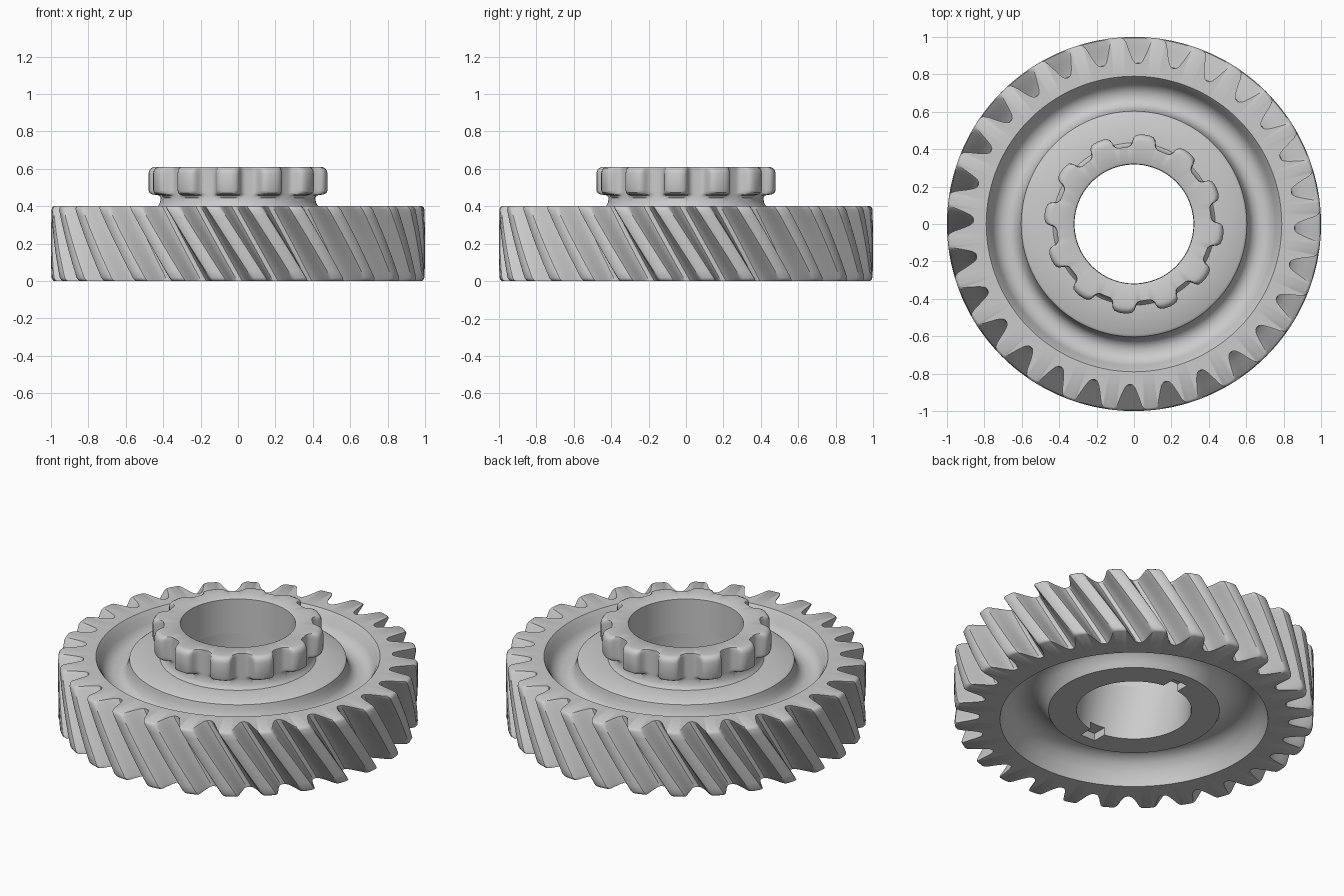
import bpy, bmesh
from math import pi, sin, cos, radians

if "Cube" in bpy.data.objects:
    bpy.data.objects.remove(bpy.data.objects["Cube"])


def tooth_outline(half, count):
    """Mirror a half tooth (pitch fraction, radius) and repeat it round a circle."""
    full = [(-f, r) for f, r in half] + [(f, r) for f, r in reversed(half)][1:-1]
    return [((i + f) * 2 * pi / count, r) for i in range(count) for f, r in full]


def build(name, outline, root, rings, phase, twist, closed):
    """rings: (z, tooth height factor, None) for toothed or (z, 0, radius) for round."""
    bm = bmesh.new()
    loops = []
    for z, k, rad in rings:
        loop = []
        for a, r in outline:
            ang = a + phase + twist * z
            rr = rad if rad is not None else root + (r - root) * k
            loop.append(bm.verts.new((rr * cos(ang), rr * sin(ang), z)))
        loops.append(loop)
    n = len(outline)
    pairs = list(zip(loops, loops[1:]))
    if closed:
        pairs.append((loops[-1], loops[0]))
    for lo, hi in pairs:
        for i in range(n):
            j = (i + 1) % n
            bm.faces.new((lo[i], lo[j], hi[j], hi[i]))
    bmesh.ops.recalc_face_normals(bm, faces=bm.faces)
    mesh = bpy.data.meshes.new(name)
    bm.to_mesh(mesh)
    bm.free()
    ob = bpy.data.objects.new(name, mesh)
    bpy.context.collection.objects.link(ob)
    return ob


def smooth(ob):
    bpy.ops.object.select_all(action='DESELECT')
    ob.select_set(True)
    bpy.context.view_layer.objects.active = ob
    bpy.ops.object.shade_smooth_by_angle(angle=radians(38))


# Helical gear wheel with grooved web on both faces
big_half = [(.5, .858), (.43, .861), (.37, .875), (.31, .905), (.25, .945),
            (.205, .98), (.17, .995), (.12, 1.0), (0, 1.0)]
twist = -0.26 / 0.4
rings = [(0, .9, None), (.006, .96, None), (.018, 1, None)]
rings += [(.018 + .364 * i / 10, 1, None) for i in range(1, 11)]
rings += [(.394, .96, None), (.4, .9, None)]
top_profile = [(.79, .4), (.772, .375), (.755, .335), (.735, .305), (.705, .288),
               (.67, .284), (.64, .295), (.62, .32), (.608, .36), (.603, .385), (.59, .395)]
hub_profile = [(.42, .395), (.32, .395), (.32, .06)]
bottom_profile = [(.475, .06), (.49, .085), (.515, .12), (.55, .145), (.6, .155),
                  (.65, .148), (.69, .12), (.72, .075), (.737, .03), (.745, 0)]
rings += [(z, 0, r) for r, z in top_profile + hub_profile + bottom_profile]
wheel = build("helical_gear_wheel", tooth_outline(big_half, 28), .858, rings,
              radians(5) - twist * .4, twist, True)

# Keyway slot across the underside of the bore
bpy.ops.mesh.primitive_cube_add(size=1, location=(0, 0, .06))
cutter = bpy.context.object
cutter.name = "keyway_cutter"
cutter.scale = (.1, .8, .09)
cutter.hide_render = True
mod = wheel.modifiers.new("keyway", 'BOOLEAN')
mod.operation = 'DIFFERENCE'
mod.solver = 'EXACT'
mod.object = cutter
bpy.context.view_layer.objects.active = wheel
bpy.ops.object.modifier_apply(modifier=mod.name)
bpy.data.objects.remove(cutter)
smooth(wheel)

# Small straight-toothed collar on top of the hub
small_half = [(.5, .413), (.42, .413), (.36, .416), (.31, .425), (.27, .445),
              (.24, .463), (.19, .475), (.1, .48), (0, .481)]
rings = [(.394, 0, .435), (.405, 0, .425), (.42, 0, .417), (.445, 0, .413),
         (.458, .15, None), (.463, .7, None), (.472, .93, None), (.485, 1, None),
         (.575, 1, None), (.592, .93, None), (.603, .8, None), (.609, .6, None),
         (.61, .4, None), (.61, 0, .33), (.604, 0, .32), (.394, 0, .32)]
collar = build("toothed_collar", tooth_outline(small_half, 12), .413, rings,
               radians(23), 0, False)
smooth(collar)
